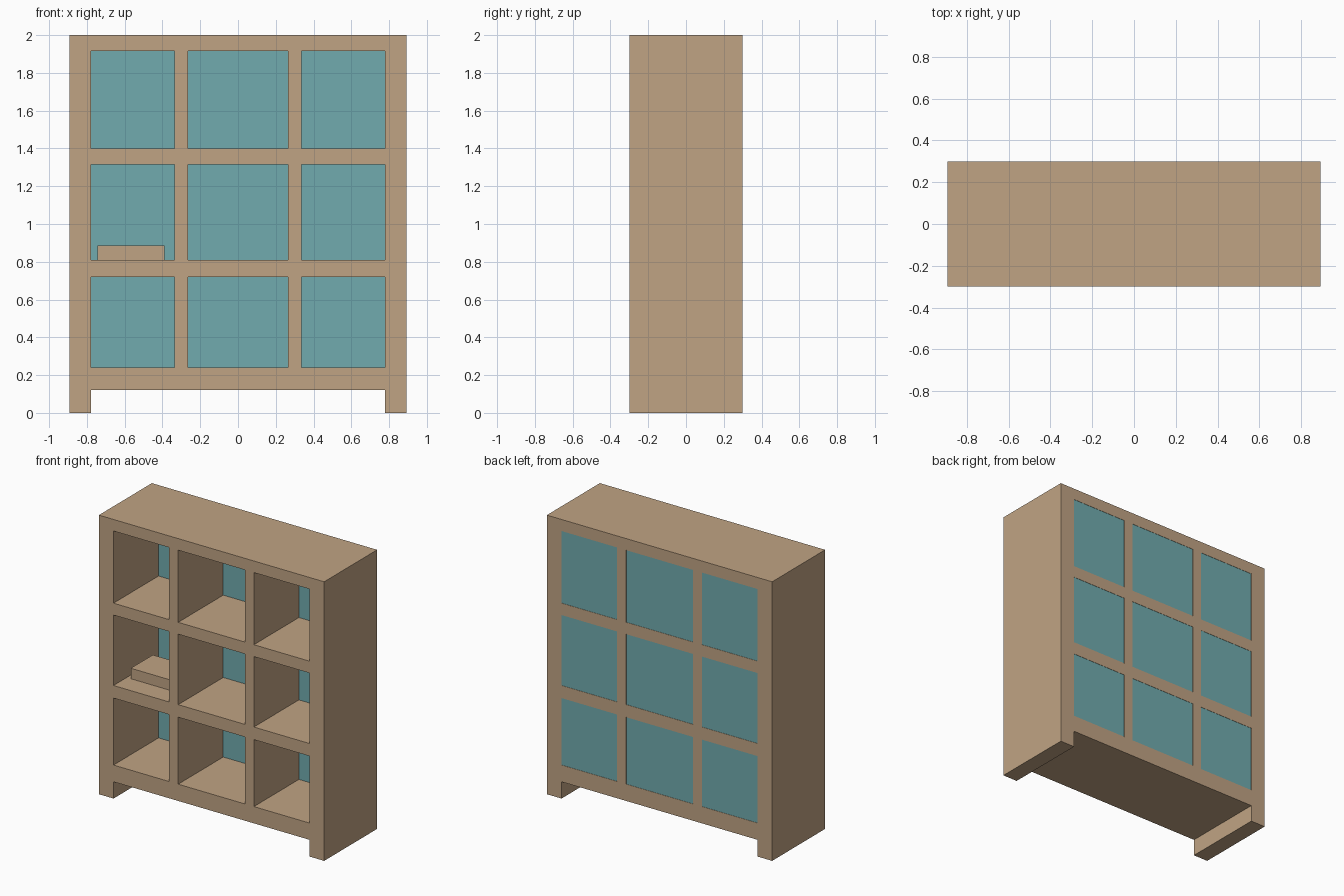
import bpy

cube = bpy.data.objects.get("Cube")
if cube:
    bpy.data.objects.remove(cube, do_unlink=True)


def material(name, colour):
    mat = bpy.data.materials.new(name)
    mat.use_nodes = True
    mat.diffuse_color = (*colour, 1)
    mat.node_tree.nodes["Principled BSDF"].inputs["Base Color"].default_value = (*colour, 1)
    return mat


WOOD = material("light wood", (0.53, 0.37, 0.23))
TEAL = material("teal panel", (0.165, 0.41, 0.43))


def box(name, x, y, z, mat):
    """Box from (low, high) ranges on each axis."""
    bpy.ops.mesh.primitive_cube_add(size=1)
    obj = bpy.context.object
    obj.name = name
    centre = [sum(r) / 2 for r in (x, y, z)]
    size = [r[1] - r[0] for r in (x, y, z)]
    for v in obj.data.vertices:
        v.co = [c + s * k for c, s, k in zip(centre, size, v.co)]
    obj.data.materials.append(mat)
    return obj


OUTER, INNER, DEPTH = 0.893, 0.777, (-0.3, 0.3)

# Side posts, which run down to the floor
box("left_side", (INNER, OUTER), DEPTH, (0, 2), WOOD)
box("right_side", (-OUTER, -INNER), DEPTH, (0, 2), WOOD)

# Horizontal boards, bottom to top
boards = {
    "bottom_board": (0.12, 0.24),
    "lower_shelf": (0.72, 0.81),
    "upper_shelf": (1.315, 1.40),
    "top_board": (1.917, 2.0),
}
for name, z in boards.items():
    box(name, (-INNER, INNER), DEPTH, z, WOOD)

# Upright dividers between each pair of boards
levels = list(boards.values())
for row, (below, above) in zip(("lower", "middle", "upper"), zip(levels, levels[1:])):
    for side, x in (("left", 0.3), ("right", -0.3)):
        box(f"{row}_{side}_divider", (x - 0.036, x + 0.036), DEPTH, (below[1], above[0]), WOOD)

# Back panel set into the frame
box("back_panel", (-0.83, 0.83), (0.21, 0.298), (0.18, 1.96), TEAL)

# Small box lying on the lower shelf
box("small_box", (-0.745, -0.39), (-0.15, 0.10), (0.81, 0.885), WOOD)
